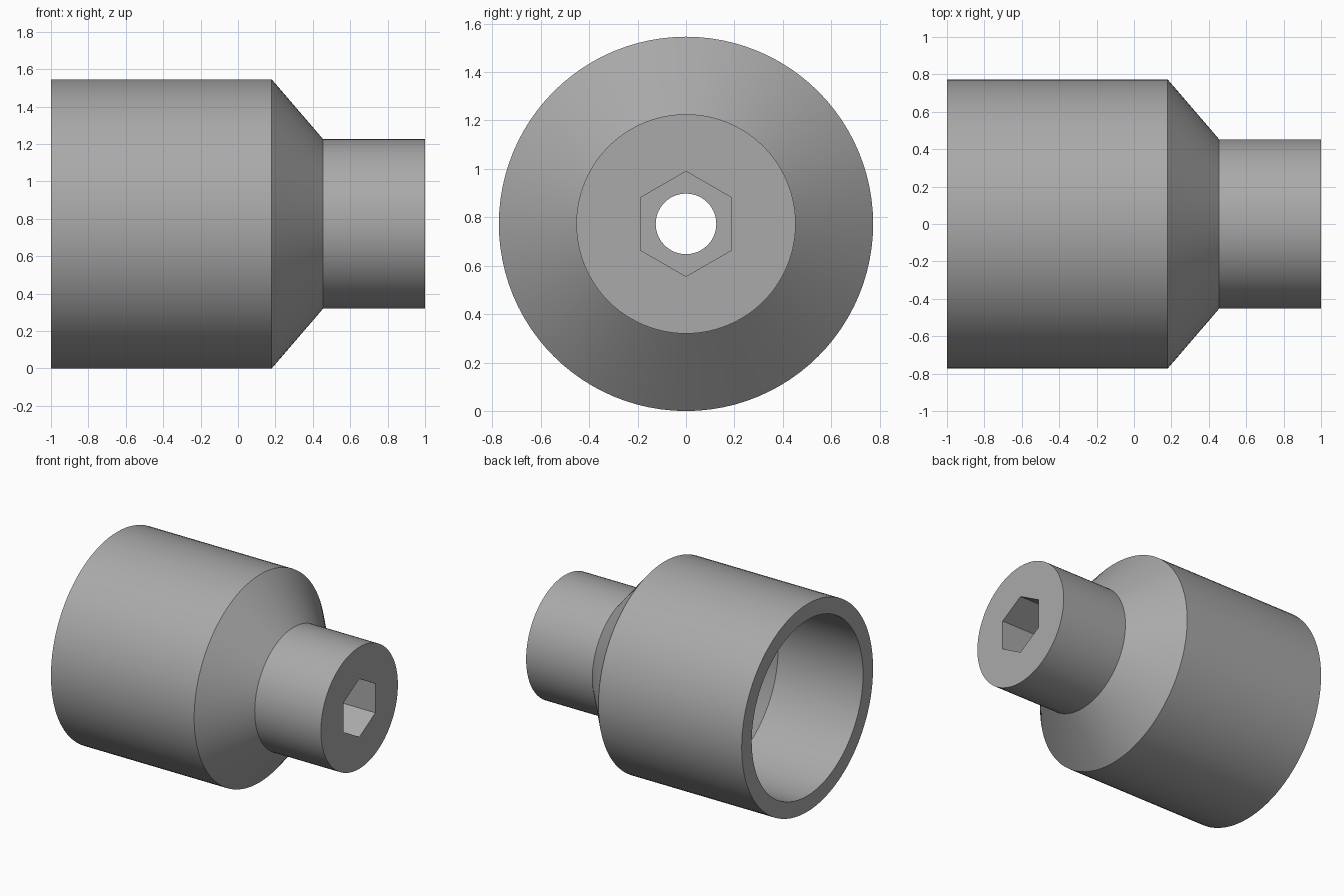
import bpy
import bmesh
import math

SEGMENTS = 96
AXIS_Z = 0.773

cube = bpy.data.objects.get("Cube")
if cube:
    bpy.data.objects.remove(cube, do_unlink=True)

grey = bpy.data.materials.new("plain grey")
grey.use_nodes = True
colour = (0.40, 0.40, 0.40, 1)
grey.diffuse_color = colour
grey.node_tree.nodes["Principled BSDF"].inputs["Base Color"].default_value = colour


def add_ring(bm, x, radius, sides=SEGMENTS):
    """Ring of vertices around the long axis, starting at the top."""
    ring = []
    for i in range(sides):
        a = math.tau * i / sides
        ring.append(bm.verts.new((x, radius * math.sin(a), AXIS_Z + radius * math.cos(a))))
    return ring


def bridge(bm, a, b):
    """Wall between two rings; b may have several times fewer vertices."""
    n = len(a)
    step = n // len(b)
    for i in range(n):
        j, k = i, (i + 1) % n
        if step == 1:
            bm.faces.new((a[j], a[k], b[k], b[j]))
            continue
        # Fan every run of fine vertices onto the nearest coarse corner
        near = ((i + step // 2) // step) % len(b)
        bm.faces.new((a[j], a[k], b[near]))
        if (i + 1 + step // 2) % step == 0:
            bm.faces.new((a[k], b[(near + 1) % len(b)], b[near]))


bm = bmesh.new()

# Outer body: wide sleeve, cone shoulder and neck
outer = [add_ring(bm, x, r) for x, r in
         ((-1, 0.773), (0.18, 0.773), (0.455, 0.453), (1, 0.453))]
# Wide bore with a tapered floor, then the through hole
inner = [add_ring(bm, x, r) for x, r in
         ((-1, 0.655), (-0.30, 0.655), (0.16, 0.125), (0.55, 0.125))]
# Hexagonal socket in the neck
hex_floor = add_ring(bm, 0.55, 0.217, 6)
hex_mouth = add_ring(bm, 1, 0.217, 6)

for rings in (outer, inner, [hex_floor, hex_mouth]):
    for a, b in zip(rings, rings[1:]):
        bridge(bm, a, b)
bridge(bm, outer[0], inner[0])
bridge(bm, inner[-1], hex_floor)
bridge(bm, outer[-1], hex_mouth)

bmesh.ops.recalc_face_normals(bm, faces=bm.faces)
mesh = bpy.data.meshes.new("reducer_socket")
bm.to_mesh(mesh)
bm.free()
mesh.materials.append(grey)

socket = bpy.data.objects.new("reducer_socket", mesh)
bpy.context.collection.objects.link(socket)
bpy.ops.object.select_all(action="DESELECT")
socket.select_set(True)
bpy.context.view_layer.objects.active = socket
bpy.ops.object.shade_smooth_by_angle(angle=math.radians(25))
